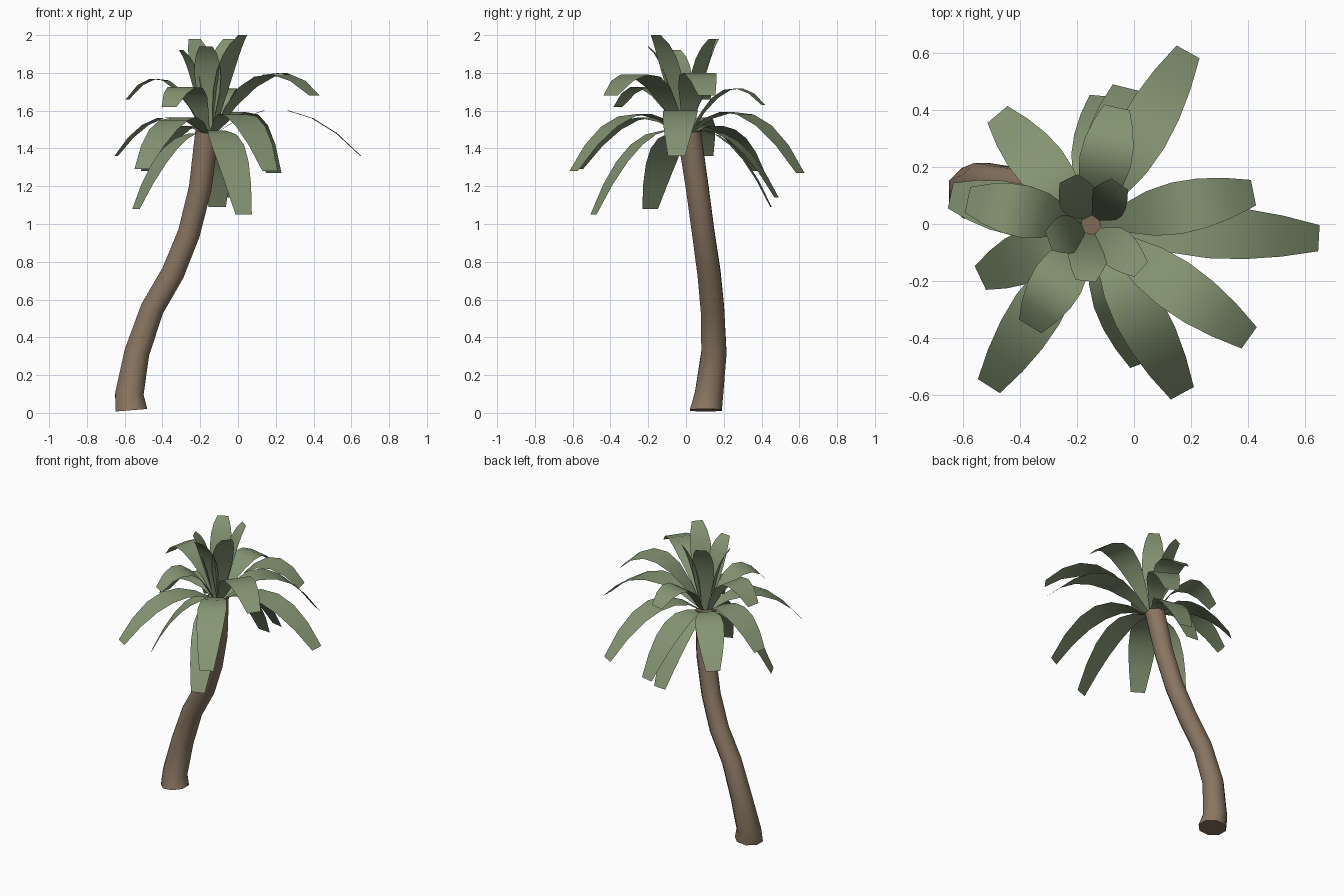
import bpy, bmesh, math
from mathutils import Vector

cube = bpy.data.objects.get("Cube")
if cube:
    bpy.data.objects.remove(cube, do_unlink=True)


def material(name, rgb):
    m = bpy.data.materials.new(name)
    m.use_nodes = True
    m.diffuse_color = (*rgb, 1)
    bsdf = m.node_tree.nodes["Principled BSDF"]
    bsdf.inputs["Base Color"].default_value = (*rgb, 1)
    bsdf.inputs["Roughness"].default_value = 0.9
    return m


BARK = material("bark_brown", (0.25, 0.18, 0.12))
LEAF = material("leaf_green", (0.24, 0.305, 0.175))


def finish(name, bm, mat, angle):
    mesh = bpy.data.meshes.new(name)
    bm.to_mesh(mesh)
    bm.free()
    obj = bpy.data.objects.new(name, mesh)
    bpy.context.collection.objects.link(obj)
    mesh.materials.append(mat)
    bpy.ops.object.select_all(action="DESELECT")
    obj.select_set(True)
    bpy.context.view_layer.objects.active = obj
    bpy.ops.object.shade_smooth_by_angle(angle=math.radians(angle))
    return obj


# Leaning trunk: x, y, z, radius of each ring
TRUNK = [(-.565, .105, .014, .092), (-.575, .122, .1, .081), (-.535, .148, .32, .072),
         (-.455, .14, .55, .067), (-.345, .122, .74, .066), (-.26, .092, .95, .064),
         (-.2, .06, 1.19, .065), (-.163, .015, 1.49, .068)]
SIDES = 8


def build_trunk():
    bm = bmesh.new()
    centres = [Vector(p[:3]) for p in TRUNK]
    last = len(TRUNK) - 1
    rings = []
    for i, c in enumerate(centres):
        axis = (centres[min(i + 1, last)] - centres[max(i - 1, 0)]).normalized()
        if i == 0:
            axis = Vector((-.08, 0, 1)).normalized()
        across = Vector((0, 1, 0)).cross(axis).normalized()
        along = axis.cross(across)
        ring = []
        for k in range(SIDES):
            a = math.tau * (k + .5) / SIDES
            ring.append(bm.verts.new(c + TRUNK[i][3] * (across * math.cos(a) + along * math.sin(a))))
        rings.append(ring)
    for low, high in zip(rings, rings[1:]):
        for k in range(SIDES):
            n = (k + 1) % SIDES
            bm.faces.new((low[k], low[n], high[n], high[k]))
    bm.faces.new(rings[0][::-1])
    bm.faces.new(rings[-1])
    finish("trunk", bm, BARK, 50)


# Half-width of a frond at even steps from stem to tip
WIDTHS = [.018, .05, .08, .092, .088, .072, .046]
CROWN = Vector((-.15, -.005, 1.48))


def build_frond(name, tip, mid_z, scale=1.0, bow=0.5):
    """Arched flat leaf from the crown through a middle height to its tip."""
    tip = Vector(tip)
    out = Vector((tip.x - CROWN.x, tip.y - CROWN.y, 0))
    start = CROWN + out.normalized() * .03
    side = Vector((-out.y, out.x, 0)).normalized()
    bend = start.lerp(tip, bow)
    bend.z = 2 * mid_z - (start.z + tip.z) / 2
    bm = bmesh.new()
    rows = []
    for i, w in enumerate(WIDTHS):
        t = i / (len(WIDTHS) - 1)
        p = start * (1 - t) ** 2 + bend * 2 * t * (1 - t) + tip * t * t
        rows.append([bm.verts.new(p + side * w * s * scale) for s in (1, -1)])
    for a, b in zip(rows, rows[1:]):
        bm.faces.new((a[0], a[1], b[1], b[0]))
    finish(name, bm, LEAF, 60)


build_trunk()

# Drooping and arching fronds: tip position, middle height
OUTER = [((.65, -.05, 1.36), 1.6), ((.42, .11, 1.68), 1.79), ((.405, -.4, 1.68), 1.78),
         ((.17, -.595, 1.28), 1.57), ((-.51, -.57, 1.29), 1.55), ((-.54, -.19, 1.08), 1.4),
         ((.03, -.49, 1.05), 1.42), ((-.365, -.36, 1.62), 1.72), ((-.645, .1, 1.36), 1.56),
         ((-.585, .085, 1.66), 1.76), ((-.06, .41, 1.63), 1.71), ((-.48, .385, 1.28), 1.5),
         ((.19, .605, 1.27), 1.58), ((-.11, .45, 1.09), 1.42), ((-.03, .48, 1.14), 1.44)]
for number, (tip, mid) in enumerate(OUTER, 1):
    build_frond(f"outer_frond_{number}", tip, mid)

# Upright fronds in the heart of the crown
INNER = [(.025, -.16, 2.0), (-.17, -.2, 1.94), (-.3, -.06, 1.92), (-.23, .16, 1.98), (-.05, .14, 1.98)]
for number, tip in enumerate(INNER, 1):
    build_frond(f"inner_frond_{number}", tip, (CROWN.z + tip[2]) / 2 + .07, .76, .3)
